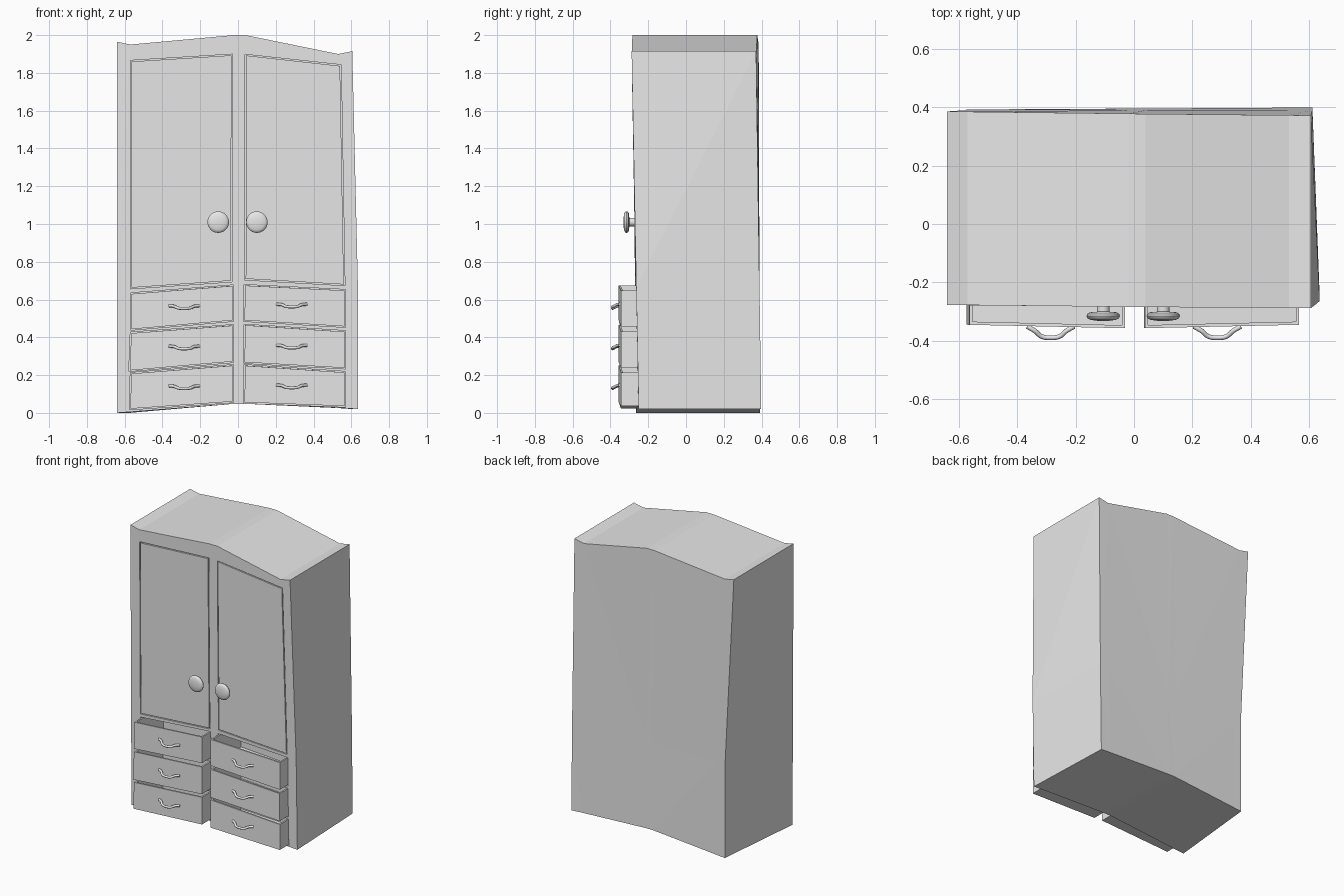
import bpy
import bmesh
import math

cube = bpy.data.objects.get("Cube")
if cube:
    bpy.data.objects.remove(cube, do_unlink=True)

grey = bpy.data.materials.new("plain_grey")
grey.use_nodes = True
grey.diffuse_color = (0.8, 0.8, 0.8, 1)
grey.node_tree.nodes["Principled BSDF"].inputs["Base Color"].default_value = (0.8, 0.8, 0.8, 1)


def finish(name, bm):
    """Turn a bmesh into a grey object in the scene."""
    bmesh.ops.recalc_face_normals(bm, faces=bm.faces)
    mesh = bpy.data.meshes.new(name)
    bm.to_mesh(mesh)
    bm.free()
    mesh.materials.append(grey)
    obj = bpy.data.objects.new(name, mesh)
    bpy.context.collection.objects.link(obj)
    return obj


def front_y(x, z):
    """Slightly twisted, forward leaning front plane."""
    return -0.2575 + 0.0118 * x - z * (0.013 + 0.011 * x)


def back_y(x, z):
    return 0.395 + 0.006 * x - z * (0.009 + 0.009 * x)


def grow(quad, m):
    """Widen a quad given as bottom left, bottom right, top right, top left."""
    signs = ((-1, -1), (1, -1), (1, 1), (-1, 1))
    return [(x + sx * m, z + sz * m) for (x, z), (sx, sz) in zip(quad, signs)]


def prism(bm, quad, near, far, open_top=False):
    """Extrude a front quad between two depth functions."""
    a = [bm.verts.new((x, near(x, z), z)) for x, z in quad]
    b = [bm.verts.new((x, far(x, z), z)) for x, z in quad]
    bm.faces.new(a)
    bm.faces.new(b[::-1])
    for i in range(4):
        if open_top and i == 2:
            continue
        j = (i + 1) % 4
        bm.faces.new((a[j], a[i], b[i], b[j]))


# Crooked cabinet: three rows of section points, lofted
BOTTOM_Z = (0, 0.005, 0.048, 0.048, 0.025, 0.02)
TOP_Z = (1.965, 1.95, 2, 2, 1.9, 1.915)
FRONT_X = (-0.64, -0.57, -0.02, 0.04, 0.565, 0.635)
BACK_X = (-0.575, -0.52, -0.02, 0.04, 0.54, 0.61)
TOP_X = (-0.64, -0.57, -0.02, 0.04, 0.53, 0.605)
rows = ((BOTTOM_Z, FRONT_X, BACK_X), ((0.66,) * 6, FRONT_X, BACK_X), (TOP_Z, TOP_X, TOP_X))

bm = bmesh.new()
rings = []
for zs, fx, bx in rows:
    front = [bm.verts.new((x, front_y(x, z), z)) for x, z in zip(fx, zs)]
    back = [bm.verts.new((x, back_y(x, z), z)) for x, z in zip(bx, zs)]
    rings.append(front + back[::-1])
for low, high in zip(rings, rings[1:]):
    for i in range(12):
        j = (i + 1) % 12
        bm.faces.new((low[i], low[j], high[j], high[i]))
for ring in (rings[0], rings[-1]):
    for i in range(5):
        bm.faces.new((ring[i], ring[i + 1], ring[10 - i], ring[11 - i]))
bmesh.ops.triangulate(bm, faces=bm.faces)
cabinet = finish("cabinet", bm)

# Front layout of doors and drawers
doors = {
    "right_door": ((-0.563, 0.663), (-0.037, 0.7), (-0.035, 1.893), (-0.563, 1.86)),
    "left_door": ((0.041, 0.71), (0.56, 0.68), (0.54, 1.837), (0.043, 1.892)),
}
drawers = {
    "right_drawer_top": ((-0.565, 0.443), (-0.03, 0.49), (-0.03, 0.672), (-0.563, 0.63)),
    "right_drawer_middle": ((-0.573, 0.225), (-0.03, 0.272), (-0.03, 0.462), (-0.565, 0.422)),
    "right_drawer_bottom": ((-0.57, 0.022), (-0.03, 0.06), (-0.03, 0.25), (-0.565, 0.208)),
    "left_drawer_top": ((0.035, 0.49), (0.565, 0.458), (0.565, 0.648), (0.037, 0.674)),
    "left_drawer_middle": ((0.035, 0.268), (0.565, 0.238), (0.563, 0.43), (0.037, 0.464)),
    "left_drawer_bottom": ((0.035, 0.056), (0.565, 0.036), (0.565, 0.214), (0.037, 0.25)),
}

# Openings cut into the cabinet
bm = bmesh.new()
for quad in doors.values():
    prism(bm, grow(quad, 0.006), lambda x, z: -0.5, lambda x, z: front_y(x, z) + 0.03)
for quad in drawers.values():
    prism(bm, grow(quad, 0.005), lambda x, z: -0.5, lambda x, z: 0)
cutter = finish("opening_cutter", bm)
cutter.hide_render = True
cut = cabinet.modifiers.new("openings", "BOOLEAN")
cut.operation = "DIFFERENCE"
cut.solver = "EXACT"
cut.object = cutter
bpy.context.view_layer.objects.active = cabinet
bpy.ops.object.modifier_apply(modifier=cut.name)
bpy.data.objects.remove(cutter, do_unlink=True)

# Door panels
for name, quad in doors.items():
    bm = bmesh.new()
    prism(bm, quad, lambda x, z: front_y(x, z) - 0.001, lambda x, z: front_y(x, z) + 0.031)
    finish(name, bm)


def drawer_front(x, z):
    return -0.357 + 0.022 * abs(x)


def handle(name, cx, cz):
    """Bowed pull with flared ends, swept along a curve."""
    curve = bpy.data.curves.new(name, "CURVE")
    curve.dimensions = "3D"
    curve.bevel_depth = 0.008
    curve.bevel_resolution = 2
    curve.resolution_u = 6
    curve.use_fill_caps = True
    path = [(-0.08, 0, 0.008), (-0.055, -0.014, 0.006), (-0.03, -0.034, -0.004), (0, -0.038, -0.006)]
    path += [(-x, y, z) for x, y, z in path[-2::-1]]
    spline = curve.splines.new("BEZIER")
    spline.bezier_points.add(len(path) - 1)
    for point, (x, y, z) in zip(spline.bezier_points, path):
        point.co = (cx + x, drawer_front(cx, cz) + y, cz + z)
        point.handle_left_type = point.handle_right_type = "AUTO"
    curve.materials.append(grey)
    obj = bpy.data.objects.new(name, curve)
    bpy.context.collection.objects.link(obj)


# Pulled out, open-topped drawers with their handles
for name, quad in drawers.items():
    bm = bmesh.new()
    prism(bm, quad, drawer_front, lambda x, z: -0.02, open_top=True)
    box = finish(name, bm)
    # Make the outer shell face outwards so the walls thicken inwards
    bottom = min(box.data.polygons, key=lambda p: p.center.z)
    if bottom.normal.z > 0:
        box.data.flip_normals()
    walls = box.modifiers.new("walls", "SOLIDIFY")
    walls.thickness = 0.015
    walls.offset = -1
    cx = math.copysign(0.285, quad[0][0])
    cz = sum(z for x, z in quad) / 4
    handle(name.replace("drawer", "handle"), cx, cz)


def knob(name, cx, cz):
    """Turned knob: thin stem and rounded disc."""
    profile = ((0, -0.26), (0.022, -0.26), (0.022, -0.3), (0.046, -0.302), (0.055, -0.308),
               (0.057, -0.315), (0.053, -0.323), (0.042, -0.328), (0.02, -0.331), (0, -0.332))
    bm = bmesh.new()
    verts = [bm.verts.new((cx + r, y, cz)) for r, y in profile]
    edges = [bm.edges.new(pair) for pair in zip(verts, verts[1:])]
    bmesh.ops.spin(bm, geom=verts + edges, cent=(cx, 0, cz), axis=(0, 1, 0),
                   angle=math.tau, steps=32)
    bmesh.ops.remove_doubles(bm, verts=bm.verts, dist=0.0001)
    obj = finish(name, bm)
    bpy.ops.object.select_all(action="DESELECT")
    obj.select_set(True)
    bpy.context.view_layer.objects.active = obj
    bpy.ops.object.shade_smooth_by_angle(angle=math.radians(40))


knob("right_knob", -0.105, 1.01)
knob("left_knob", 0.1, 1.01)
